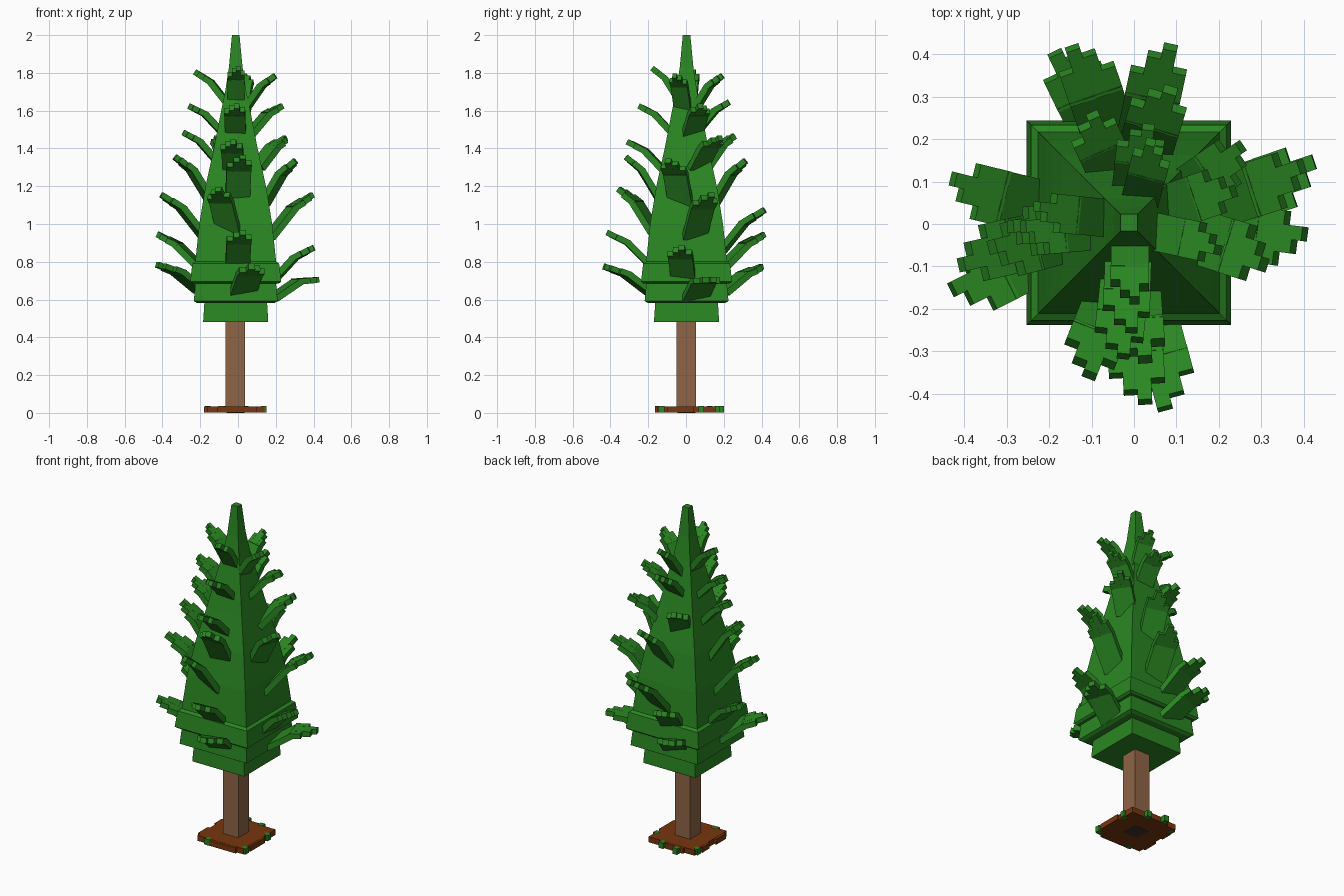
import bpy, bmesh, random
from mathutils import Vector

if "Cube" in bpy.data.objects:
    bpy.data.objects.remove(bpy.data.objects["Cube"])

random.seed(4)
CX, CY = -0.012, 0.003


def material(name, rgb):
    m = bpy.data.materials.new(name)
    lin = [(c / 255 / 12.92) if c < 11 else ((c / 255 + 0.055) / 1.055) ** 2.4 for c in rgb]
    m.diffuse_color = (*lin, 1)
    m.use_nodes = True
    m.node_tree.nodes["Principled BSDF"].inputs["Base Color"].default_value = m.diffuse_color
    return m


GREEN = material("needle_green", (42, 135, 34))
BARK = material("bark_brown", (142, 101, 70))
SOIL = material("soil_brown", (120, 55, 14))
DARK = material("dark_root", (66, 50, 42))


def finish(name, bm, mat):
    bmesh.ops.recalc_face_normals(bm, faces=bm.faces)
    me = bpy.data.meshes.new(name)
    bm.to_mesh(me)
    bm.free()
    me.materials.append(mat)
    ob = bpy.data.objects.new(name, me)
    bpy.context.collection.objects.link(ob)


def block(bm, x0, x1, y0, y1, z0, z1):
    r = bmesh.ops.create_cube(bm, size=1)
    for v in r["verts"]:
        v.co = Vector(((x0 + x1) / 2 + v.co.x * (x1 - x0),
                       (y0 + y1) / 2 + v.co.y * (y1 - y0),
                       (z0 + z1) / 2 + v.co.z * (z1 - z0)))


def square_stack(name, profile, mat):
    """Square rings (z, half width) skinned into one tapered solid."""
    bm = bmesh.new()
    rings = [[bm.verts.new((CX + sx * h, CY + sy * h, z))
              for sx, sy in ((-1, -1), (1, -1), (1, 1), (-1, 1))] for z, h in profile]
    for a, b in zip(rings, rings[1:]):
        for i in range(4):
            j = (i + 1) % 4
            bm.faces.new((a[i], a[j], b[j], b[i]))
    bm.faces.new(rings[0][::-1])
    bm.faces.new(rings[-1])
    finish(name, bm, mat)


def plank(bm, p, q, side, width, thick, shift=0.0):
    """Box running from p to q, with its width along side."""
    d = (q - p).normalized()
    s = (side - d * side.dot(d)).normalized()
    u = s.cross(d)
    r = bmesh.ops.create_cube(bm, size=1)
    for v in r["verts"]:
        c = v.co.copy()
        v.co = (p + q) / 2 + d * c.x * (q - p).length + s * (shift + c.y * width) + u * c.z * thick


# Body: two lower skirts, a collar and the tapering crown
MAIN = [(0.78, 0.216), (1.0, 0.193), (1.2, 0.160), (1.4, 0.116), (1.6, 0.077),
        (1.7, 0.056), (1.83, 0.036), (2.0, 0.02)]
square_stack("lower_skirt", [(0.48, 0.172), (0.49, 0.172), (0.60, 0.165)], GREEN)
square_stack("middle_skirt", [(0.582, 0.205), (0.592, 0.222), (0.70, 0.212)], GREEN)
square_stack("upper_skirt", [(0.685, 0.228), (0.695, 0.241), (0.79, 0.230), (0.805, 0.208)], GREEN)
square_stack("crown", MAIN, GREEN)


def half_width(z):
    if z < 0.78:
        return 0.22
    for (z0, h0), (z1, h1) in zip(MAIN, MAIN[1:]):
        if z <= z1:
            return h0 + (h1 - h0) * (z - z0) / (z1 - z0)
    return 0.02


# Trunk
bm = bmesh.new()
block(bm, -0.065, 0.037, -0.05, 0.053, 0.004, 0.5)
finish("trunk", bm, BARK)

# Soil plate with ragged edges, grass tufts and a dark root patch below
bm = bmesh.new()
block(bm, -0.165, 0.14, -0.15, 0.155, 0.002, 0.035)
for x0, x1, y0, y1 in ((-0.18, -0.15, -0.12, -0.03), (-0.11, 0.10, -0.165, -0.14),
                       (0.13, 0.152, -0.10, 0.04), (-0.10, 0.02, 0.14, 0.17),
                       (-0.178, -0.15, 0.03, 0.10)):
    block(bm, x0, x1, y0, y1, 0.002, 0.034)
finish("soil_plate", bm, SOIL)
bm = bmesh.new()
for x, y in ((-0.09, -0.15), (0.137, -0.13), (0.137, 0.08), (0.04, 0.165),
             (-0.065, 0.185), (-0.16, 0.125)):
    block(bm, x - 0.015, x + 0.015, y - 0.015, y + 0.015, 0.001, 0.036)
finish("grass_tufts", bm, GREEN)
bm = bmesh.new()
block(bm, -0.06, 0.035, -0.045, 0.05, 0.0, 0.006)
finish("root_patch", bm, DARK)

# Branches: (sideways, outward, height) of each tip, from top to bottom
RISE = (0.17, 0.14, 0.15, 0.22, 0.22, 0.17, 0.13)
WIDTH = (0.09, 0.11, 0.115, 0.13, 0.13, 0.13, 0.14)
SIDES = {
    "front": ((0, -1), (1, 0), ((-.01, .18, 1.84), (-.02, .25, 1.64), (-.04, .31, 1.45),
              (.01, .32, 1.37), (-.12, .35, 1.2), (.01, .42, .97), (.09, .43, .79))),
    "right": ((1, 0), (0, 1), ((-.05, .2, 1.8), (.09, .23, 1.64), (.17, .26, 1.47),
              (-.08, .31, 1.35), (.12, .4, 1.17), (-.04, .4, .89), (.13, .43, .72))),
    "back": ((0, 1), (1, 0), ((.05, .19, 1.8), (.02, .23, 1.66), (-.11, .25, 1.48),
             (.07, .32, 1.35), (.07, .42, 1.09), (-.13, .42, .96), (-.17, .41, .79))),
    "left": ((-1, 0), (0, 1), ((.03, .23, 1.82), (-.02, .26, 1.64), (-.02, .29, 1.5),
             (-.07, .33, 1.37), (-.08, .41, 1.17), (.09, .43, .96), (-.17, .42, .8))),
}
for side, (n, t, tips) in SIDES.items():
    n, t = Vector((*n, 0)), Vector((*t, 0))
    for i, (lat, out, z) in enumerate(tips):
        w = WIDTH[i]
        flat = z < 0.75
        rise = 0.09 if flat else RISE[i]
        z -= 0.015
        root_z = z - rise
        centre = Vector((CX, CY, 0)) * 0.5
        root = centre + n * (half_width(root_z) - 0.03) + t * lat * 0.35
        root.z = root_z - 0.01
        tip = n * out + t * lat + Vector((0, 0, z))
        knee = root.lerp(tip, 0.54)
        knee.z = root_z + rise * (0.9 if flat else 0.69)
        heading = Vector((tip.x - root.x, tip.y - root.y, 0)).normalized()
        across = Vector((-heading.y, heading.x, 0))
        bm = bmesh.new()
        plank(bm, root, knee, across, w, 0.034)
        # stepped needle fingers, the longest near the middle
        lengths = [0.55, 1.0, 0.78, 0.4]
        if random.random() < 0.5:
            lengths.reverse()
        f = w / 4
        start = knee - (tip - knee) * 0.12
        for k, reach in enumerate(lengths):
            plank(bm, start, knee.lerp(tip, reach), across, f * 1.04,
                  0.03 + 0.001 * (k % 2), (k - 1.5) * f)
        finish(f"{side}_branch_{i + 1}", bm, GREEN)
